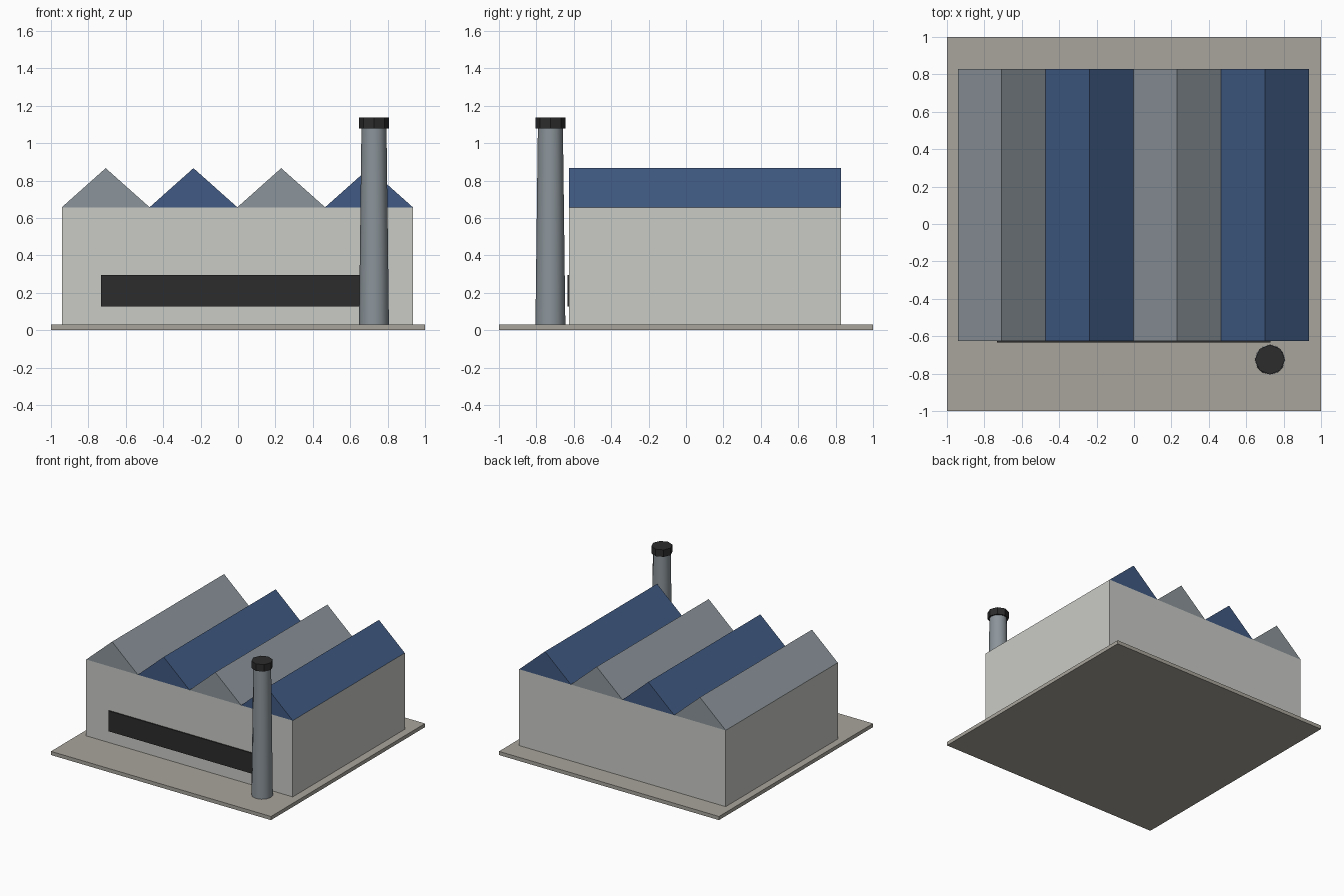
import bpy, bmesh, math

if "Cube" in bpy.data.objects:
    bpy.data.objects.remove(bpy.data.objects["Cube"])


def material(name, rgb):
    def lin(c):
        c /= 255
        return c / 12.92 if c <= 0.04045 else ((c + 0.055) / 1.055) ** 2.4
    m = bpy.data.materials.new(name)
    m.diffuse_color = (*[lin(c) for c in rgb], 1)
    m.use_nodes = True
    m.node_tree.nodes["Principled BSDF"].inputs["Base Color"].default_value = m.diffuse_color
    return m


PAVING = material("warm paving", (169, 165, 156))
WALL = material("pale wall", (202, 203, 198))
GREY = material("steel grey", (140, 149, 155))
BLUE = material("roof blue", (64, 90, 131))
DARK = material("charcoal", (44, 44, 44))


def prism(name, profile, y0, y1, mat):
    """Extrude an xz profile from y0 to y1."""
    bm = bmesh.new()
    face = bm.faces.new([bm.verts.new((x, y0, z)) for x, z in profile])
    new = bmesh.ops.extrude_face_region(bm, geom=[face])["geom"]
    bmesh.ops.translate(bm, vec=(0, y1 - y0, 0),
                        verts=[v for v in new if isinstance(v, bmesh.types.BMVert)])
    bmesh.ops.recalc_face_normals(bm, faces=bm.faces)
    mesh = bpy.data.meshes.new(name)
    bm.to_mesh(mesh)
    bm.free()
    mesh.materials.append(mat)
    ob = bpy.data.objects.new(name, mesh)
    bpy.context.collection.objects.link(ob)
    return ob


def box(name, x0, x1, y0, y1, z0, z1, mat):
    return prism(name, [(x0, z0), (x1, z0), (x1, z1), (x0, z1)], y0, y1, mat)


def tube(name, sides, r0, r1, z0, z1, mat):
    bpy.ops.mesh.primitive_cone_add(vertices=sides, radius1=r0, radius2=r1, depth=z1 - z0,
                                    location=(0.727, -0.725, (z0 + z1) / 2))
    ob = bpy.context.object
    ob.name = name
    ob.data.materials.append(mat)
    return ob


LEFT, RIGHT, FRONT, BACK = -0.942, 0.935, -0.625, 0.83
EAVES, RIDGE = 0.657, 0.866

# Ground slab and main hall
box("ground_slab", -1, 1, -1, 1, 0, 0.03, PAVING)
box("factory_hall", LEFT, RIGHT, FRONT, BACK, 0.03, EAVES, WALL)

# Four gabled roof bays in alternating colours
bay = (RIGHT - LEFT) / 4
for i in range(4):
    x = LEFT + i * bay
    prism(f"roof_bay_{i + 1}", [(x, EAVES), (x + bay, EAVES), (x + bay / 2, RIDGE)],
          FRONT, BACK, BLUE if i % 2 else GREY)

# Long window strip on the front wall
box("window_strip", -0.733, 0.73, FRONT - 0.0095, FRONT, 0.127, 0.295, DARK)

# Tapered chimney with an octagonal cap
tube("chimney", 12, 0.08, 0.067, 0.03, 1.078, GREY)
bpy.ops.object.shade_smooth_by_angle(angle=math.radians(50))
tube("chimney_cap", 8, 0.08, 0.08, 1.078, 1.136, DARK)
